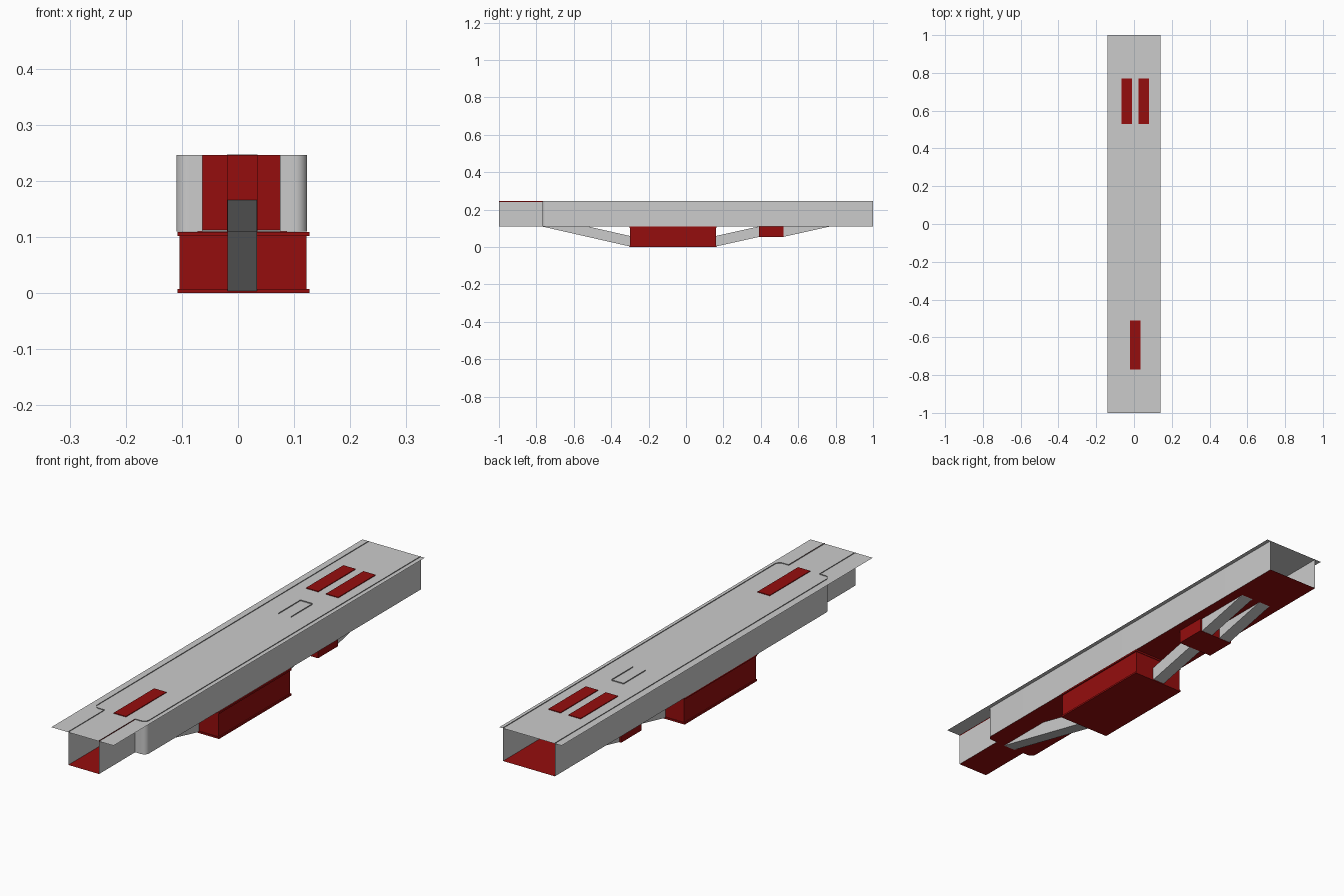
import bpy, bmesh, math

if "Cube" in bpy.data.objects:
    bpy.data.objects.remove(bpy.data.objects["Cube"])

red = bpy.data.materials.new("red")
red.diffuse_color = (0.30, 0.004, 0.004, 1)
red.use_nodes = True
red.node_tree.nodes["Principled BSDF"].inputs["Base Color"].default_value = red.diffuse_color

FLOOR, PLATE, TOP = 0.11, 0.243, 0.246


def make(name, verts, faces, mat=None, smooth=False):
    me = bpy.data.meshes.new(name)
    me.from_pydata(verts, [], faces)
    me.update()
    ob = bpy.data.objects.new(name, me)
    bpy.context.collection.objects.link(ob)
    if mat:
        me.materials.append(mat)
    if smooth:
        bpy.context.view_layer.objects.active = ob
        ob.select_set(True)
        bpy.ops.object.shade_smooth_by_angle(angle=math.radians(35))
        ob.select_set(False)
    return ob


def box(name, x0, x1, y0, y1, z0, z1, mat=None, skip=()):
    v = [(x, y, z) for z in (z0, z1) for x, y in ((x0, y0), (x1, y0), (x1, y1), (x0, y1))]
    f = {"bottom": (3, 2, 1, 0), "top": (4, 5, 6, 7), "front": (0, 1, 5, 4),
         "right": (1, 2, 6, 5), "back": (2, 3, 7, 6), "left": (3, 0, 4, 7)}
    return make(name, v, [q for k, q in f.items() if k not in skip], mat)


def sheet_wall(name, path, z0, z1, mat=None, smooth=False):
    """Upright thin wall following a plan path."""
    n = len(path)
    v = [(x, y, z0) for x, y in path] + [(x, y, z1) for x, y in path]
    return make(name, v, [(i, i + 1, n + i + 1, n + i) for i in range(n - 1)], mat, smooth)


def ramp(name, x0, x1, ya, za, yb, zb, h=0.056):
    """Hollow sloping passage, open at both ends."""
    v = []
    for y, z in ((ya, za), (yb, zb)):
        v += [(x0, y, z), (x1, y, z), (x1, y, z + h), (x0, y, z + h)]
    f = [(i, (i + 1) % 4, 4 + (i + 1) % 4, 4 + i) for i in range(4)]
    ob = make(name, v, f)
    bm = bmesh.new()
    bm.from_mesh(ob.data)
    bmesh.ops.recalc_face_normals(bm, faces=bm.faces)
    bm.to_mesh(ob.data)
    bm.free()
    return ob


def side_path(inner, outer):
    """Plan of one hall side: narrow end, step with rounded corner, long wall."""
    s = 1 if outer > 0 else -1
    r, ys = 0.022, -0.768
    arc = [(outer - s * r + s * r * math.sin(a), ys + r - r * math.cos(a))
           for a in (math.radians(90 * i / 8) for i in range(9))]
    return [(inner, -1), (inner, ys)] + arc + [(outer, 1)]


# Hall: side walls, floor and the ground plate above
right = side_path(0.075, 0.123)
left = side_path(-0.063, -0.110)
sheet_wall("hall_wall_right", right, FLOOR, TOP, smooth=True)
sheet_wall("hall_wall_left", left[::-1], FLOOR, TOP, smooth=True)
outline = right + left[::-1]
make("hall_floor", [(x, y, FLOOR) for x, y in outline], [tuple(range(len(outline)))], red)
make("ground_plate", [(x, y, PLATE) for x, y in ((-0.14, -1), (0.14, -1), (0.14, 1), (-0.14, 1))],
     [(0, 1, 2, 3)])
sheet_wall("narrow_end_trim", [(0.0756, -1), (0.0756, -0.768)], 0.240, 0.2465, red)

# Shafts through the hall, open where the ramps come out
SHAFTS = [("front", -0.02, 0.035, -0.77, -0.51, "front"),
          ("rear_left", -0.065, -0.01, 0.53, 0.77, "back"),
          ("rear_right", 0.025, 0.08, 0.53, 0.77, "back")]
for n, x0, x1, y0, y1, side in SHAFTS:
    box("shaft_" + n, x0, x1, y0, y1, FLOOR, TOP, red, skip=(side, "bottom"))
    y = y0 if side == "front" else y1
    sheet_wall("shaft_lintel_" + n, [(x0, y), (x1, y)], 0.166, TOP, red)

# Middle screen, U-shaped in plan
sheet_wall("middle_screen", [(-0.02, 0.29), (-0.02, 0.43), (0.035, 0.43), (0.035, 0.29)],
           FLOOR, TOP + 0.001)

# Lower platform box with projecting slabs
box("platform_box", -0.104, 0.122, -0.30, 0.16, 0.004, 0.109, red)
for n, z in (("bottom", 0.0), ("top", 0.102)):
    box("platform_slab_" + n, -0.108, 0.127, -0.303, 0.163, z, z + 0.007, red)

# Landing between the rear ramps
box("landing_box", -0.072, 0.087, 0.39, 0.52, 0.053, 0.1095, red)

# Ramps
ramp("ramp_front", -0.019, 0.034, -0.30, 0.003, -0.771, 0.11)
ramp("ramp_middle", -0.019, 0.034, 0.16, 0.003, 0.39, 0.054)
for n, x0, x1 in (("left", -0.064, -0.011), ("right", 0.026, 0.079)):
    ramp("ramp_rear_" + n, x0, x1, 0.52, 0.054, 0.771, 0.11)
